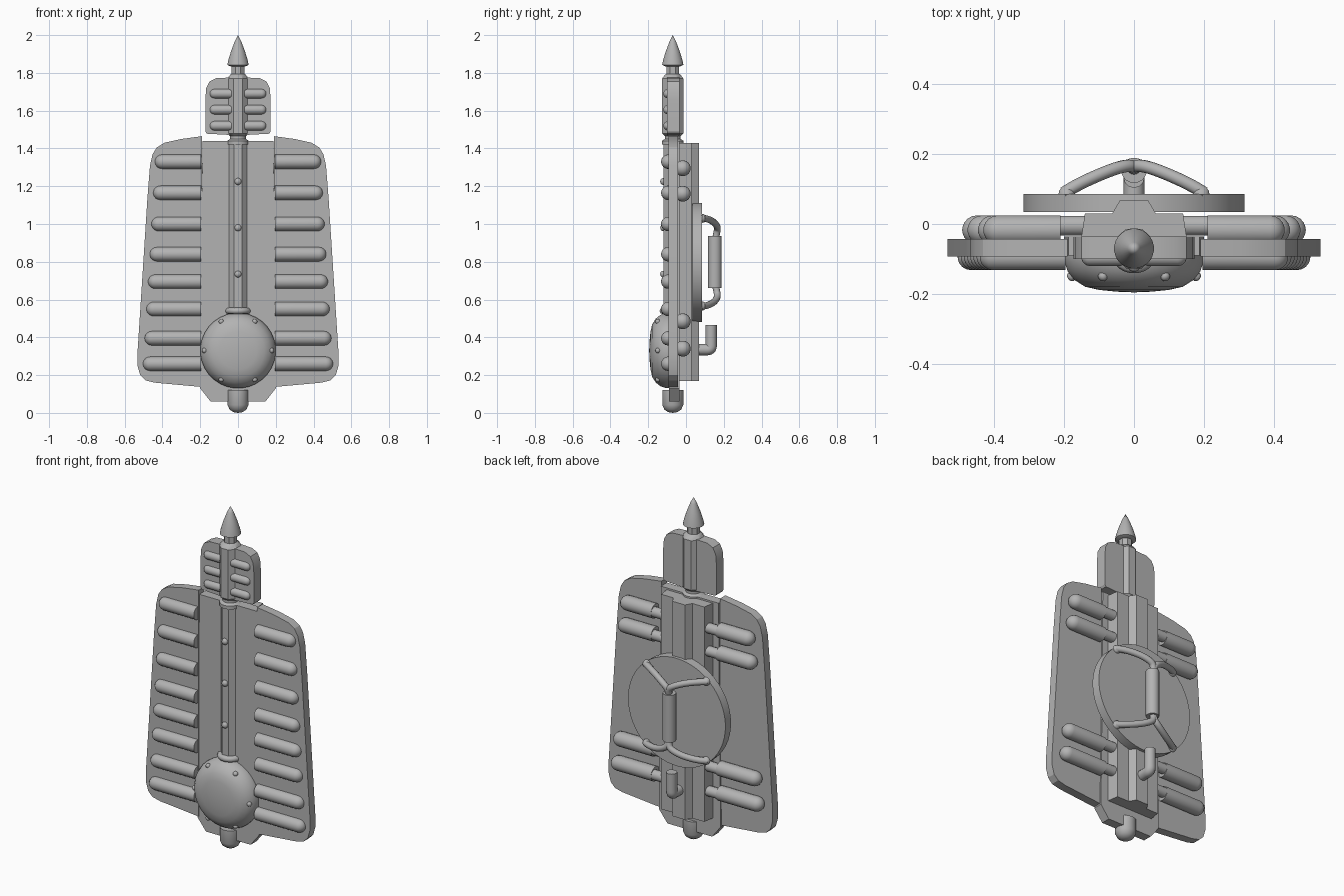
import bpy, bmesh, math
from mathutils import Vector, Matrix

if "Cube" in bpy.data.objects:
    bpy.data.objects.remove(bpy.data.objects["Cube"])

grey = bpy.data.materials.new("plain_grey")
grey.diffuse_color = (0.45, 0.45, 0.45, 1)
grey.use_nodes = True
grey.node_tree.nodes["Principled BSDF"].inputs["Base Color"].default_value = grey.diffuse_color


def finish(name, bm, smooth=35):
    bmesh.ops.recalc_face_normals(bm, faces=bm.faces)
    me = bpy.data.meshes.new(name)
    bm.to_mesh(me)
    bm.free()
    ob = bpy.data.objects.new(name, me)
    bpy.context.collection.objects.link(ob)
    me.materials.append(grey)
    bpy.ops.object.select_all(action='DESELECT')
    ob.select_set(True)
    bpy.context.view_layer.objects.active = ob
    bpy.ops.object.shade_smooth_by_angle(angle=math.radians(smooth))
    return ob


def plate(name, pts, y0, y1):
    """Extrude an (x, z) outline from y0 to y1."""
    bm = bmesh.new()
    f = bm.faces.new([bm.verts.new((x, y0, z)) for x, z in pts])
    r = bmesh.ops.extrude_face_region(bm, geom=[f])
    bmesh.ops.translate(bm, vec=(0, y1 - y0, 0),
                        verts=[v for v in r['geom'] if isinstance(v, bmesh.types.BMVert)])
    return finish(name, bm, 25)


def column(name, pts, z0, z1):
    """Extrude an (x, y) section from z0 to z1."""
    bm = bmesh.new()
    f = bm.faces.new([bm.verts.new((x, y, z0)) for x, y in pts])
    r = bmesh.ops.extrude_face_region(bm, geom=[f])
    bmesh.ops.translate(bm, vec=(0, 0, z1 - z0),
                        verts=[v for v in r['geom'] if isinstance(v, bmesh.types.BMVert)])
    return finish(name, bm, 20)


def lathe(name, prof, origin, axis, n=24, smooth=35):
    """Revolve (radius, height) points around an axis from origin."""
    bm = bmesh.new()
    rings = []
    for r, h in prof:
        if r == 0:
            rings.append([bm.verts.new((0, 0, h))])
        else:
            rings.append([bm.verts.new((r * math.cos(math.tau * (i + .5) / n),
                                        r * math.sin(math.tau * (i + .5) / n), h)) for i in range(n)])
    for a, b in zip(rings, rings[1:]):
        for i in range(n):
            j = (i + 1) % n
            q = [a[i % len(a)], a[j % len(a)], b[j % len(b)], b[i % len(b)]]
            bm.faces.new(list(dict.fromkeys(q)))
    for ring in (rings[0], rings[-1]):
        if len(ring) > 1:
            bm.faces.new(ring)
    rot = Vector((0, 0, 1)).rotation_difference(Vector(axis)).to_matrix().to_4x4()
    bm.transform(Matrix.Translation(origin) @ rot)
    return finish(name, bm, smooth)


def pill(name, r, length, origin, axis, n=20):
    """Rod with a flat start and a rounded end."""
    prof = [(r, 0)] + [(r * math.cos(a), length - r + r * math.sin(a))
                       for a in (0, .35, .7, 1.05, 1.35)] + [(0, length)]
    return lathe(name, prof, origin, axis, n)


def tube(name, pts, r):
    """Round bar swept along a smooth path."""
    cu = bpy.data.curves.new(name, 'CURVE')
    cu.dimensions = '3D'
    cu.bevel_depth, cu.bevel_resolution, cu.use_fill_caps = r, 4, True
    cu.resolution_u = 8
    sp = cu.splines.new('NURBS')
    sp.points.add(len(pts) - 1)
    for p, co in zip(sp.points, pts):
        p.co = (*co, 1)
    sp.use_endpoint_u, sp.order_u = True, 3
    ob = bpy.data.objects.new(name, cu)
    bpy.context.collection.objects.link(ob)
    bpy.ops.object.select_all(action='DESELECT')
    ob.select_set(True)
    bpy.context.view_layer.objects.active = ob
    bpy.ops.object.convert(target='MESH')
    ob = bpy.context.object
    ob.data.materials.clear()
    ob.data.materials.append(grey)
    bpy.ops.object.shade_smooth_by_angle(angle=math.radians(40))


def both(half):
    return half + [(-x, z) for x, z in reversed(half)]


CY = -0.07  # depth of the central rod

# side wings with front ribs and back pods
wing = [(.19, 1.465), (.30, 1.45), (.39, 1.43), (.43, 1.405), (.452, 1.37), (.466, 1.31), (.48, 1.13),
        (.532, .32), (.532, .25), (.518, .20), (.49, .172), (.44, .16), (.19, .137)]
rib_z = [1.33, 1.165, 1.0, .84, .695, .55, .395, .26]
for s, side in ((1, "right"), (-1, "left")):
    plate(side + "_wing", [(s * x, z) for x, z in wing], -.093, -.043)
    for i, z in enumerate(rib_z):
        pill(f"{side}_rib_{i}", .038, .245 + .009 * i, (s * .195, -.094, z), (s, 0, 0))
    for i, (z, end) in enumerate([(1.295, .43), (1.16, .445), (.485, .475), (.34, .49)]):
        lathe(f"{side}_pod_stem_{i}", [(.029, 0), (.029, .13)], (s * .10, -.005, z), (s, 0, 0), 16)
        pill(f"{side}_pod_{i}", .042, end - .21, (s * .21, -.017, z), (s, 0, 0))
    # small ribs on the head plate
    for i, z in enumerate((1.69, 1.605, 1.52)):
        pill(f"{side}_head_rib_{i}", .025, .115, (s * .035, -.095, z), (s, 0, 0), 14)

# central spine panel and stepped back block
plate("spine_panel", both([(.187, 1.44), (.195, .50), (.20, .13), (.145, .06)]), -.09, -.035)
column("back_block", both([(.15, -.037), (.14, .03), (.062, .03), (.04, .068)]), .17, 1.43)

# head plate
plate("head_plate", both([(.05, 1.775), (.115, 1.772), (.15, 1.755), (.168, 1.72), (.173, 1.66),
                          (.173, 1.49), (.165, 1.478), (.05, 1.472)]), -.10, -.035)

# central rods, neck, tip and end ball
lathe("head_rod", [(.045, 1.465), (.061, 1.48), (.061, 1.77), (.045, 1.79), (.036, 1.795),
                   (.036, 1.845)], (0, CY, 0), (0, 0, 1), 8)
lathe("neck", [(.058, 1.42), (.058, 1.44), (.042, 1.45), (.042, 1.47)], (0, CY, 0), (0, 0, 1))
lathe("tip", [(.04, 1.835), (.057, 1.842), (.051, 1.87), (.037, 1.915), (.018, 1.965), (0, 2.0)],
      (0, CY, 0), (0, 0, 1), 24, 50)
lathe("spine_rod", [(.052, .2), (.052, 1.43)], (0, CY, 0), (0, 0, 1), 8)
lathe("rod_collar", [(.05, .523), (.065, .527), (.071, .54), (.065, .553), (.05, .557)],
      (0, CY, 0), (0, 0, 1), 24, 60)
lathe("end_ball", [(0, 0), (.025, .004), (.045, .018), (.056, .042), (.056, .12)],
      (0, CY, 0), (0, 0, 1), 24, 60)

# studs down the rod
stud = [(.018, 0), (.018, .008), (.013, .016), (0, .02)]
for i, z in enumerate((1.225, .98, .735)):
    lathe(f"rod_stud_{i}", stud, (0, -.117, z), (0, -1, 0), 12, 60)

# front dome with rivets
DZ = .33
lathe("dome", [(.19, 0), (.2, .02), (.2, .045), (.19, .075), (.17, .1), (.14, .119), (.10, .128),
               (.05, .133), (0, .135)], (0, -.06, DZ), (0, -1, 0), 32, 50)
for i in range(6):
    a = math.tau * i / 6
    c, s = math.cos(a), math.sin(a)
    lathe(f"dome_rivet_{i}", [(.014, 0), (.013, .008), (.008, .013), (0, .015)],
          (.176 * c, -.148, DZ + .176 * s), (.75 * c, -.66, .75 * s), 10, 60)

# back disc
lathe("back_disc", [(.316, .034), (.316, .086)], (0, 0, .797), (0, 1, 0), 48)

# grip and its curved brackets
lathe("grip", [(.036, .66), (.036, .937)], (0, .153, 0), (0, 0, 1))
for s, nm in ((1, "upper"), (-1, "lower")):
    z = .798
    for m, side in ((1, "right"), (-1, "left")):
        tube(f"{nm}_{side}_bracket", [(m * .20, .088, z + s * .232), (m * .17, .108, z + s * .232),
             (m * .09, .145, z + s * .215), (m * .03, .166, z + s * .19), (0, .166, z + s * .165),
             (0, .155, z + s * .12)], .018)
        lathe(f"{nm}_{side}_foot", [(.024, 0), (.022, .012), (.012, .02), (0, .022)],
              (m * .192, .084, z + s * .232), (0, 1, 0), 14, 60)

# hook on the lower back
tube("hook", [(0, .03, .335), (0, .09, .335), (0, .133, .335), (0, .133, .375), (0, .133, .465)], .03)
